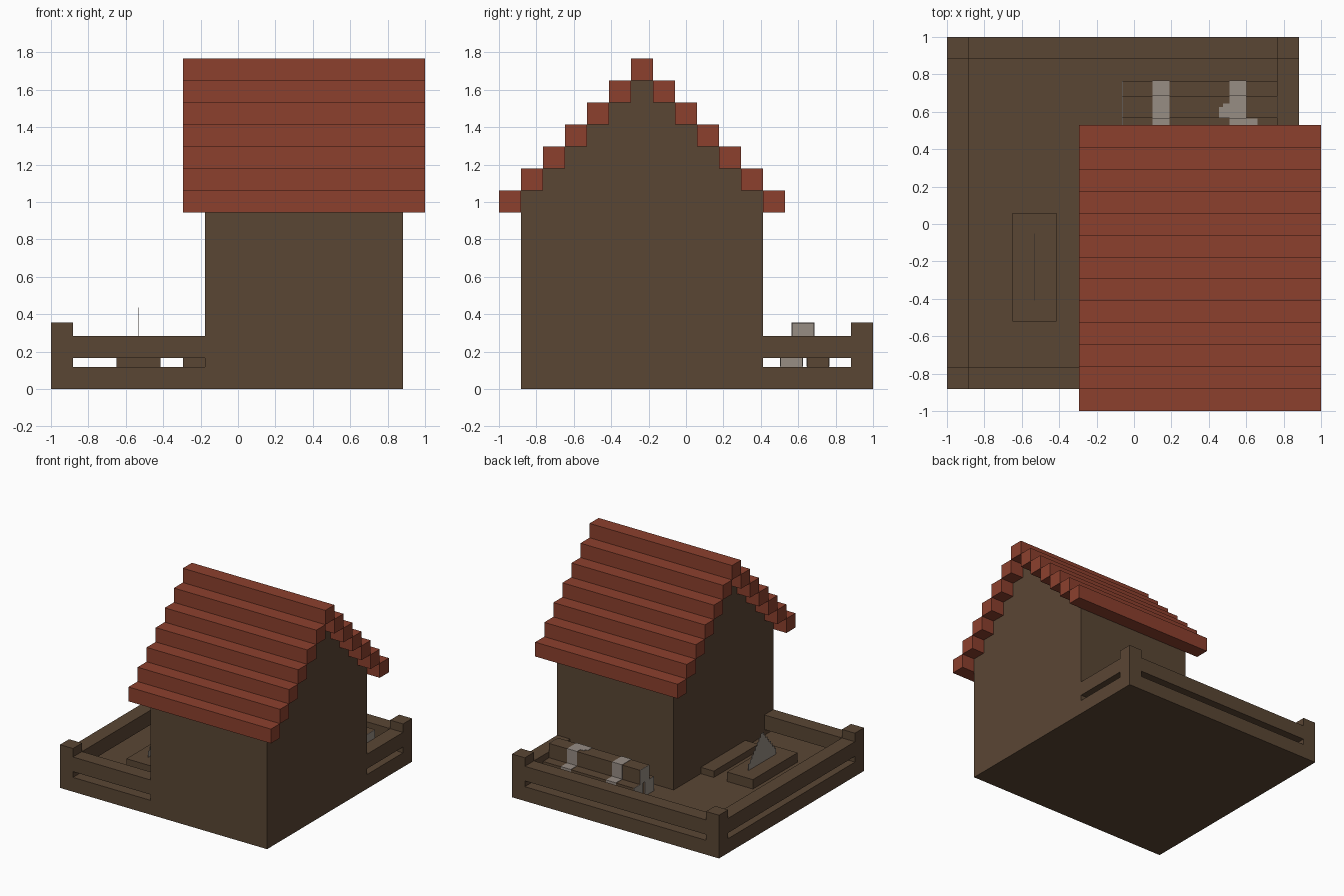
import bpy, bmesh

if "Cube" in bpy.data.objects:
    bpy.data.objects.remove(bpy.data.objects["Cube"], do_unlink=True)

U = 2 / 17            # width of one log
DECK = U              # deck top height


def material(name, colour):
    m = bpy.data.materials.new(name)
    m.use_nodes = True
    m.diffuse_color = (*colour, 1)
    m.node_tree.nodes["Principled BSDF"].inputs["Base Color"].default_value = (*colour, 1)
    return m


wood = material("brown wood", (0.102, 0.061, 0.034))
tile = material("red roof", (0.262, 0.051, 0.027))
stone = material("pale grey", (0.31, 0.266, 0.231))


def finish(name, bm, mat):
    bmesh.ops.recalc_face_normals(bm, faces=bm.faces)
    mesh = bpy.data.meshes.new(name)
    bm.to_mesh(mesh)
    bm.free()
    mesh.materials.append(mat)
    obj = bpy.data.objects.new(name, mesh)
    bpy.context.collection.objects.link(obj)
    return obj


def box(name, x, y, z, mat):
    bm = bmesh.new()
    bmesh.ops.create_cube(bm, size=1)
    for v in bm.verts:
        for i, (lo, hi) in enumerate((x, y, z)):
            v.co[i] = lo if v.co[i] < 0 else hi
    return finish(name, bm, mat)


def extrude_profile(name, points, x, mat):
    """Sweep a y-z outline between two x positions."""
    bm = bmesh.new()
    face = bm.faces.new([bm.verts.new((x[0], y, z)) for y, z in points])
    new = bmesh.ops.extrude_face_region(bm, geom=[face])["geom"]
    verts = [g for g in new if isinstance(g, bmesh.types.BMVert)]
    bmesh.ops.translate(bm, verts=verts, vec=(x[1] - x[0], 0, 0))
    return finish(name, bm, mat)


def stepped_outline(centre, base, levels):
    """Mirrored outline from (half width, top height) levels."""
    side, z = [], base
    for half, top in levels:
        side += [(half, z), (half, top)]
        z = top
    return [(centre + h, z) for h, z in side] + [(centre - h, z) for h, z in reversed(side)]


# Deck
EDGE = 1 - U          # far edge of deck and house
INNER = EDGE - U
box("deck", (-1, EDGE), (-EDGE, 1), (0, DECK), wood)

# House with stepped gables
RIDGE = -2 * U
EAVES = 0.945
levels = [((6 - k - 0.5) * U, EAVES + (k + 1) * U) for k in range(6)]
extrude_profile("house", stepped_outline(RIDGE, DECK, levels), (-1.5 * U, EDGE), wood)

# Roof logs climbing to the ridge
for k in range(7):
    for side in ((-1, 1) if k < 6 else (1,)):
        y = RIDGE + side * (6 - k) * U
        box("roof_log", (-0.295, 1), (y - U / 2, y + U / 2),
            (EAVES + k * U, EAVES + (k + 1) * U), tile)

# Fence posts and rails
HOUSE_BACK = 0.41
for name, x, y in (("front_right_post", (-1, -EDGE), (-EDGE, -INNER)),
                   ("back_right_post", (-1, -EDGE), (EDGE, 1)),
                   ("back_left_post", (INNER, EDGE), (EDGE, 1))):
    box(name, x, y, (DECK, 0.355), wood)
RAIL = (0.165, 0.285)
box("front_rail", (-EDGE, -1.5 * U), (-EDGE, -INNER), RAIL, wood)
box("right_rail", (-1, -EDGE), (-INNER, EDGE), RAIL, wood)
box("back_rail", (-EDGE, INNER), (EDGE, 1), RAIL, wood)
box("left_rail", (INNER, EDGE), (HOUSE_BACK, EDGE), RAIL, wood)

# Door step and low slab with an upright grey sheet
box("door_step", (-0.295, -1.5 * U), (-0.52, 0.06), (DECK, 0.17), wood)
box("low_slab", (-0.65, -0.415), (-0.52, 0.06), (DECK, 0.195), wood)
layers = 8
sheet = [(0.18 * (1 - k / layers), 0.22 + 0.215 * (k + 1) / layers) for k in range(layers)]
extrude_profile("flame_sheet", stepped_outline(-0.23, 0.195, sheet), (-0.532, -0.53), stone)

# Log pile behind the house
PILE = (-0.06, 0.765)
T = 0.003             # plate thickness
logs = [("outer_log", 0.647, DECK), ("inner_log", 0.505, DECK), ("top_log", 0.567, 2 * DECK)]
for name, y, z in logs:
    ys, zs = (y, y + U), (z, z + U)
    box(name, PILE, ys, zs, wood)
    box(name + "_right_cap", (PILE[0] - T, PILE[0]), ys, zs, stone)
    if name != "outer_log":
        box(name + "_left_cap", (PILE[1], PILE[1] + T), ys, zs, stone)
    for x in ((0.1, 0.19), (0.51, 0.6)):
        box(name + "_strap", x, (y - T, y + U + T), (z + T, z + U + T), stone)

# Loose strap ends
TOP = 3 * DECK
box("strap_flap", (0.455, 0.51), (0.567, 0.625), (TOP, TOP + T), stone)
box("strap_flap_tip", (0.475, 0.51), (0.625, 0.645), (TOP, TOP + T), stone)
box("strap_tail", (0.6, 0.66), (0.505, 0.565), (2 * DECK, 2 * DECK + T), stone)
